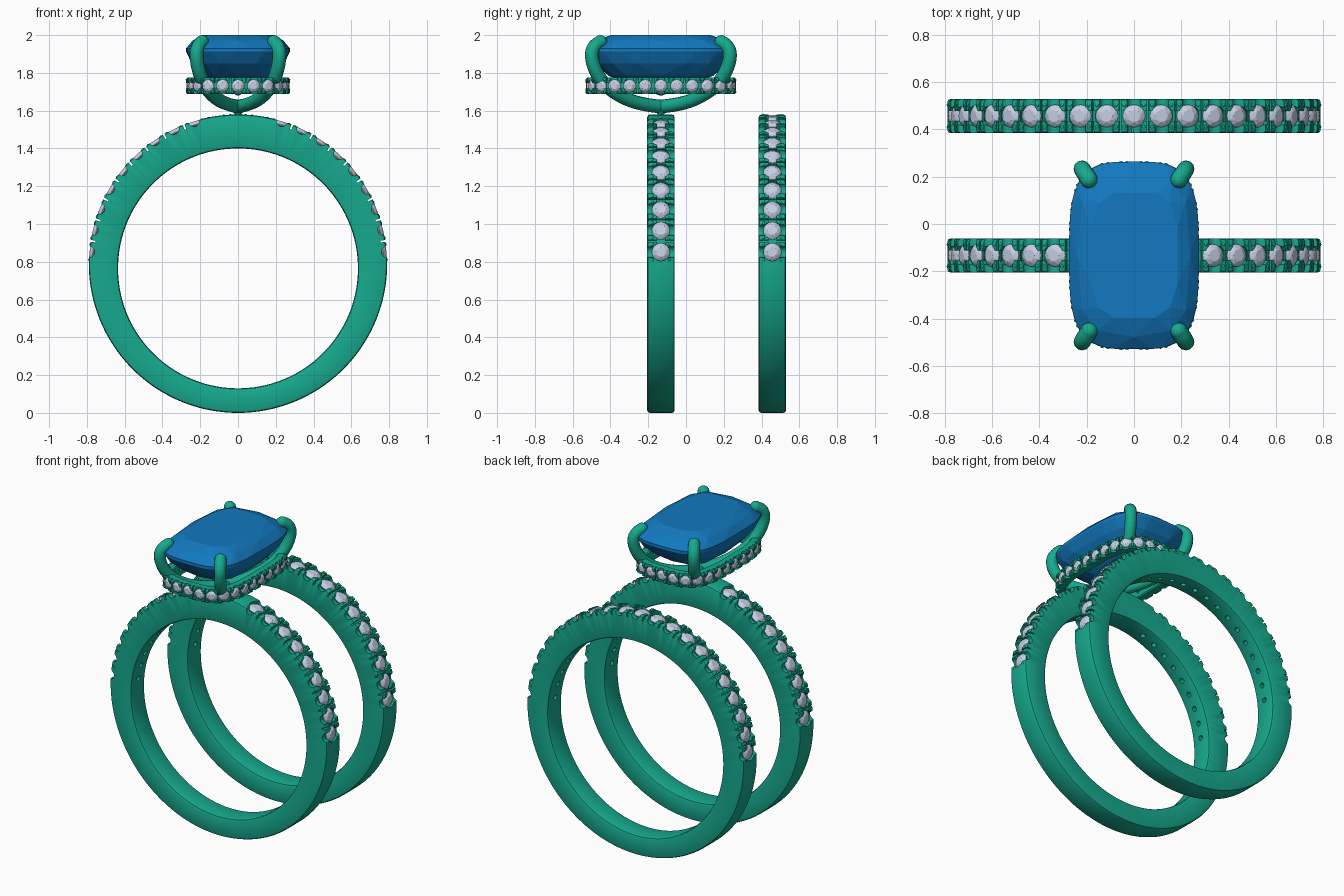
import bpy, bmesh
from math import sin, cos, pi, radians, sqrt, copysign
from mathutils import Matrix, Vector

if "Cube" in bpy.data.objects:
    bpy.data.objects.remove(bpy.data.objects["Cube"])


def material(name, rgb):
    m = bpy.data.materials.new(name)
    m.diffuse_color = (*rgb, 1)
    m.use_nodes = True
    m.node_tree.nodes["Principled BSDF"].inputs["Base Color"].default_value = m.diffuse_color
    return m


METAL = material("green metal", (0.008, 0.40, 0.27))
BLUE = material("blue gem", (0.006, 0.19, 0.52))
CLEAR = material("pale stone", (0.56, 0.62, 0.78))
HEAD_Y, BACK_Y, R, CZ = -0.133, 0.457, 0.79, 0.79


def finish(name, bm, mat=None, smooth=False):
    bmesh.ops.recalc_face_normals(bm, faces=bm.faces)
    me = bpy.data.meshes.new(name)
    bm.to_mesh(me)
    bm.free()
    ob = bpy.data.objects.new(name, me)
    bpy.context.collection.objects.link(ob)
    if mat:
        me.materials.append(mat)
    if smooth:
        smooth_by_angle(ob)
    return ob


def activate(ob):
    bpy.ops.object.select_all(action='DESELECT')
    ob.select_set(True)
    bpy.context.view_layer.objects.active = ob


def smooth_by_angle(ob):
    activate(ob)
    bpy.ops.object.shade_smooth_by_angle(angle=radians(35))


def loft(sections):
    """Closed loop of closed cross-sections."""
    bm = bmesh.new()
    rows = [[bm.verts.new(p) for p in s] for s in sections]
    n, k = len(rows), len(rows[0])
    for i in range(n):
        a, b = rows[i], rows[(i + 1) % n]
        for j in range(k):
            bm.faces.new((a[j], b[j], b[(j + 1) % k], a[(j + 1) % k]))
    return bm


def lathe(profile, n):
    bm = bmesh.new()
    rows = [[bm.verts.new((r * cos(2 * pi * i / n), r * sin(2 * pi * i / n), z))
             for i in range(n)] for r, z in profile]
    for a, b in zip(rows, rows[1:]):
        for i in range(n):
            bm.faces.new((a[i], a[(i + 1) % n], b[(i + 1) % n], b[i]))
    bm.faces.new(rows[0])
    bm.faces.new(rows[-1])
    return bm


def box(x, y, z0, z1):
    bm = bmesh.new()
    bmesh.ops.create_cube(bm, size=1, matrix=Matrix.Translation((0, 0, (z0 + z1) / 2))
                          @ Matrix.Diagonal((2 * x, 2 * y, z1 - z0, 1)))
    return bm


def oval(t, a, b, n):
    c, s = cos(t), sin(t)
    return (copysign(a * abs(c) ** (2 / n), c), copysign(b * abs(s) ** (2 / n), s))


def cut_gem(rings, a=1, b=1, n=2):
    """Faceted gem: hull of rings given as (scale, height, points, offset)."""
    bm = bmesh.new()
    for s, z, k, off in rings:
        for i in range(k):
            x, y = oval(2 * pi * (i + off) / k, a, b, n)
            bm.verts.new((s * x, s * y, z))
    res = bmesh.ops.convex_hull(bm, input=bm.verts)
    junk = [v for v in res["geom_interior"] if isinstance(v, bmesh.types.BMVert)]
    bmesh.ops.delete(bm, geom=junk, context='VERTS')
    bmesh.ops.dissolve_limit(bm, angle_limit=radians(1), verts=bm.verts, edges=bm.edges)
    return bm


def stamp(name, shape, frames, mat=None, smooth=False):
    """Copies one shape onto every frame, as one object."""
    bmesh.ops.recalc_face_normals(shape, faces=shape.faces)
    me = bpy.data.meshes.new("shape")
    shape.to_mesh(me)
    shape.free()
    bm = bmesh.new()
    for m in frames:
        start = len(bm.verts)
        bm.from_mesh(me)
        bm.verts.ensure_lookup_table()
        bmesh.ops.transform(bm, matrix=m, verts=bm.verts[start:])
    bpy.data.meshes.remove(me)
    return finish(name, bm, mat, smooth)


def frame(loc, across, out, s=1):
    m = Matrix((across.cross(out), across, out)).transposed().to_4x4()
    return Matrix.Translation(loc) @ m @ Matrix.Scale(s, 4)


def pave(body, name, seats, gaps, depth):
    """Cuts seats, side scallops and slits, then adds stones and bead prongs."""
    scallop = bmesh.new()
    bmesh.ops.create_cone(scallop, cap_ends=True, segments=20, radius1=0.029, radius2=0.029,
                          depth=0.3, matrix=Matrix.Rotation(pi / 2, 4, 'X'))
    seat = lathe([(0.048, 0.03), (0.048, -0.026), (0.016, -0.055), (0.016, -depth)], 16)
    cutters = [(seat, seats), (scallop, seats),
               (box(0.03, 0.021, -0.02, 0.02), gaps), (box(0.005, 0.15, -0.027, 0.025), gaps)]
    for shape, frames in cutters:
        c = stamp("cutter", shape, frames)
        c.hide_render = True
        mod = body.modifiers.new("cut", 'BOOLEAN')
        mod.operation, mod.solver, mod.object = 'DIFFERENCE', 'EXACT', c
        activate(body)
        bpy.ops.object.modifier_apply(modifier=mod.name)
        bpy.data.objects.remove(c)
    smooth_by_angle(body)
    stone = cut_gem([(0.026, -0.002, 8, 0), (0.038, -0.009, 8, 0.5), (0.048, -0.019, 16, 0),
                     (0.048, -0.023, 16, 0), (0.026, -0.046, 8, 0.5), (0.002, -0.066, 4, 0)])
    stamp(name + "_stones", stone, seats, CLEAR)
    beads = bmesh.new()
    for x in (-0.041, 0.041):
        for y in (-0.046, 0.046):
            bmesh.ops.create_uvsphere(beads, u_segments=10, v_segments=6, radius=0.013,
                                      matrix=Matrix.Translation((x, y, -0.017))
                                      @ Matrix.Diagonal((1, 1, 1.5, 1)))
    stamp(name + "_bead_prongs", beads, seats, METAL, True)


# bands: round outside, off-centre finger hole, rounded edges
def band(name, y0):
    w, e, d = 0.0725, 0.014, -0.025
    sections = []
    for i in range(144):
        a = 2 * pi * i / 144
        ri = d * sin(a) + sqrt(0.635 ** 2 - (d * cos(a)) ** 2)
        prof = [(R, w - e), (R - 0.3 * e, w - 0.3 * e), (R - e, w),
                (ri + e, w), (ri + 0.3 * e, w - 0.3 * e), (ri, w - e)]
        prof += [(r, -y) for r, y in reversed(prof)]
        sections.append([(r * cos(a), y0 + y, CZ + r * sin(a)) for r, y in prof])
    return finish(name, loft(sections), METAL)


def band_frame(i, y0):
    a = radians(4.5 + 8.55 * i)
    out = Vector((cos(a), 0, sin(a)))
    return frame(Vector((0, y0, CZ)) + R * out, Vector((0, 1, 0)), out)


side = list(range(9)) + list(range(12, 21))
pave(band("engagement_band", HEAD_Y), "engagement_band",
     [band_frame(i, HEAD_Y) for i in side],
     [band_frame(i + 0.5, HEAD_Y) for i in range(20) if i not in (8, 9, 10, 11)], 0.22)
pave(band("wedding_band", BACK_Y), "wedding_band",
     [band_frame(i, BACK_Y) for i in range(21)],
     [band_frame(i + 0.5, BACK_Y) for i in range(20)], 0.22)

# halo: cushion-shaped hoop resampled evenly so 28 stones fit around it
HA, HB, HN, COUNT, HZ = 0.275, 0.398, 3.5, 28, 1.731
fine = [Vector(oval(2 * pi * i / 4000, HA, HB, HN)) for i in range(4001)]
length = [0]
for p, q in zip(fine, fine[1:]):
    length.append(length[-1] + (q - p).length)
path, j = [], 0
for k in range(COUNT * 4):
    while length[j] < length[-1] * k / (COUNT * 4):
        j += 1
    p = fine[j]
    nrm = Vector((copysign(abs(p.x / HA) ** (HN - 1) / HA, p.x),
                  copysign(abs(p.y / HB) ** (HN - 1) / HB, p.y), 0)).normalized()
    path.append((Vector((p.x, p.y + HEAD_Y, HZ)), nrm))
hoop = [(0, -0.036), (0, 0.036), (-0.008, 0.044), (-0.055, 0.044),
        (-0.062, 0.037), (-0.062, -0.037), (-0.055, -0.044), (-0.008, -0.044)]
halo = finish("halo", loft([[p + n * o + Vector((0, 0, z)) for o, z in hoop]
                            for p, n in path]), METAL)
halo_frames = [frame(p, Vector((0, 0, 1)), n, 0.7) for p, n in path]
pave(halo, "halo", halo_frames[::4], halo_frames[2::4], 0.12)

# large cushion-cut centre gem
centre = cut_gem([(0.68, 2.0, 12, 0.5), (0.87, 1.972, 12, 0), (1, 1.93, 48, 0), (1, 1.912, 48, 0),
                  (0.9, 1.85, 16, 0.5), (0.7, 1.785, 12, 0), (0.02, 1.68, 4, 0.5)],
                 0.275, 0.397, 3.4)
stamp("centre_gem", centre, [Matrix.Translation((0, HEAD_Y, 0))], BLUE)

# four curved claws rising from one foot, with rounded tips
claw = [(0, 0, 1.622), (0.07, 0.12, 1.632), (0.15, 0.245, 1.685), (0.195, 0.325, 1.765),
        (0.222, 0.37, 1.86), (0.222, 0.37, 1.94), (0.19, 0.32, 1.964)]
for sx, sy, label in ((1, 1, "back_right"), (-1, 1, "back_left"),
                      (1, -1, "front_right"), (-1, -1, "front_left")):
    cu = bpy.data.curves.new("claw", 'CURVE')
    cu.dimensions, cu.bevel_depth, cu.bevel_resolution = '3D', 0.036, 4
    cu.use_fill_caps = True
    sp = cu.splines.new('NURBS')
    sp.points.add(len(claw) - 1)
    for pt, (x, y, z) in zip(sp.points, claw):
        pt.co = (x * sx, y * sy + HEAD_Y, z, 1)
    sp.order_u, sp.use_endpoint_u, sp.resolution_u = 4, True, 6
    ob = bpy.data.objects.new("claw_" + label, cu)
    bpy.context.collection.objects.link(ob)
    cu.materials.append(METAL)
    activate(ob)
    bpy.ops.object.convert(target='MESH')
    smooth_by_angle(bpy.context.view_layer.objects.active)
    tip = bmesh.new()
    bmesh.ops.create_uvsphere(tip, u_segments=16, v_segments=10, radius=0.036)
    stamp("claw_tip_" + label, tip,
          [Matrix.Translation((claw[-1][0] * sx, claw[-1][1] * sy + HEAD_Y, claw[-1][2]))], METAL, True)

# foot joining the claws to the band
foot = lathe([(0.012, 1.572), (0.03, 1.6), (0.04, 1.625), (0.02, 1.645)], 20)
stamp("head_foot", foot, [Matrix.Translation((0, HEAD_Y, 0))], METAL, True)
